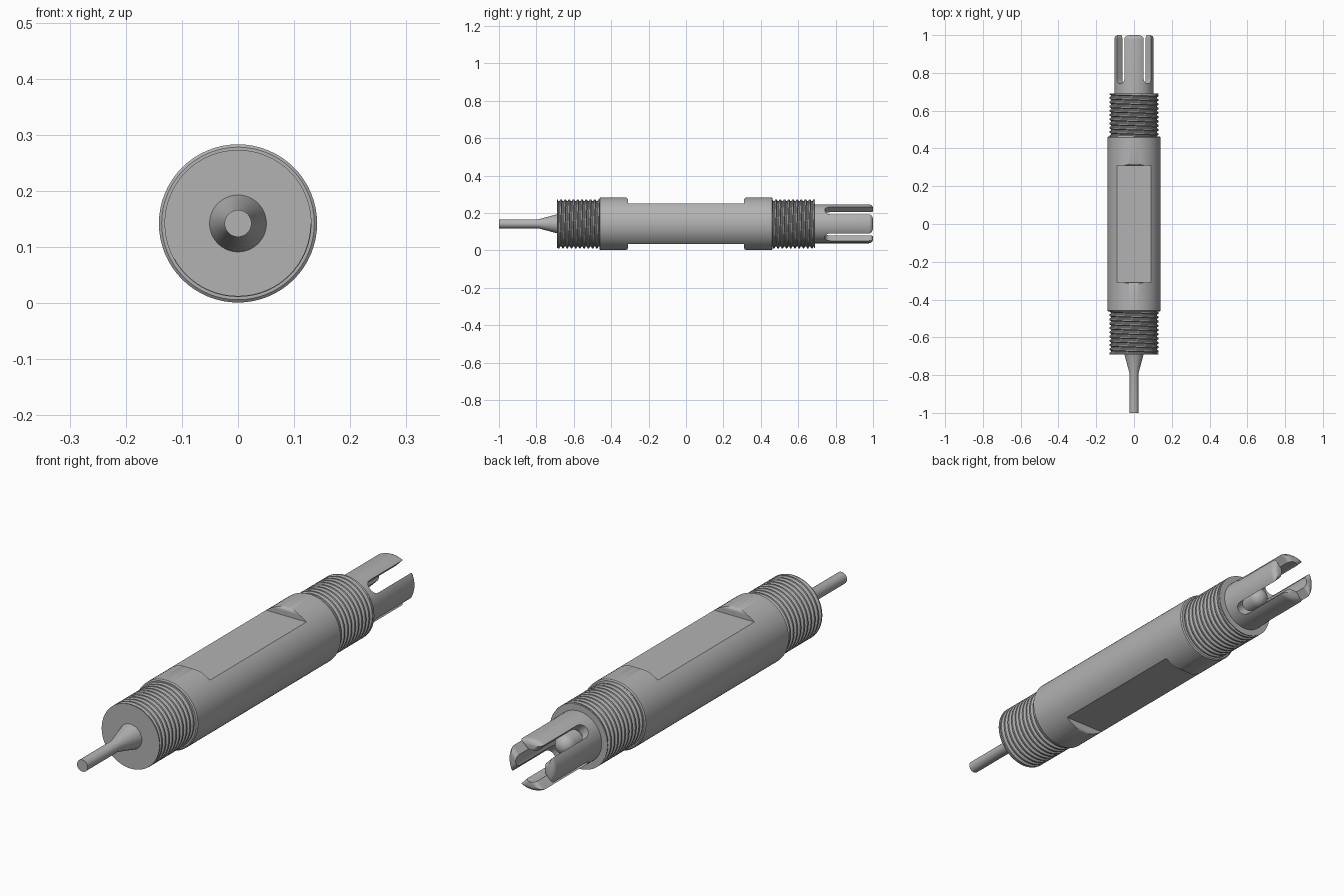
import bpy, bmesh, math
from mathutils import Matrix

if "Cube" in bpy.data.objects:
    bpy.data.objects.remove(bpy.data.objects["Cube"], do_unlink=True)

AXIS_Z = 0.142
THREAD_TURNS = 10
SEG = 64

grey = bpy.data.materials.new("satin grey")
grey.use_nodes = True
grey.diffuse_color = (0.45, 0.45, 0.45, 1)
grey.node_tree.nodes["Principled BSDF"].inputs["Base Color"].default_value = (0.45, 0.45, 0.45, 1)


def make_object(name, bm):
    """Turn a bmesh into an object lying on the probe axis."""
    bmesh.ops.remove_doubles(bm, verts=bm.verts, dist=1e-5)
    bmesh.ops.recalc_face_normals(bm, faces=bm.faces)
    mesh = bpy.data.meshes.new(name)
    bm.to_mesh(mesh)
    bm.free()
    mesh.materials.append(grey)
    obj = bpy.data.objects.new(name, mesh)
    obj.location.z = AXIS_Z
    bpy.context.collection.objects.link(obj)
    return obj


def activate(obj):
    bpy.ops.object.select_all(action="DESELECT")
    obj.select_set(True)
    bpy.context.view_layer.objects.active = obj


def smooth(obj, degrees=35):
    activate(obj)
    bpy.ops.object.shade_smooth_by_angle(angle=math.radians(degrees))


def revolve(name, profile):
    """Spin (y, radius) points round the y axis."""
    bm = bmesh.new()
    verts = [bm.verts.new((r, y, 0)) for y, r in profile]
    edges = [bm.edges.new(pair) for pair in zip(verts, verts[1:])]
    bmesh.ops.spin(bm, geom=verts + edges, cent=(0, 0, 0), axis=(0, 1, 0),
                   angle=math.tau, steps=SEG, use_merge=True)
    return make_object(name, bm)


def arc(cy, cz, radius, start, end, steps=8):
    angles = [math.radians(start + (end - start) * i / steps) for i in range(steps + 1)]
    return [(cy + radius * math.cos(a), cz + radius * math.sin(a)) for a in angles]


def cut(obj, outline, half_width, turn):
    """Remove a (y, z) outline extruded along x and turned round the axis."""
    bm = bmesh.new()
    face = bm.faces.new([bm.verts.new((-half_width, y, z)) for y, z in outline])
    extruded = bmesh.ops.extrude_face_region(bm, geom=[face])["geom"]
    moved = [v for v in extruded if isinstance(v, bmesh.types.BMVert)]
    bmesh.ops.translate(bm, verts=moved, vec=(2 * half_width, 0, 0))
    bm.transform(Matrix.Rotation(math.radians(turn), 4, "Y"))
    cutter = make_object("cutter", bm)
    cutter.hide_render = True
    activate(obj)
    mod = obj.modifiers.new("cut", "BOOLEAN")
    mod.operation, mod.solver, mod.object = "DIFFERENCE", "EXACT", cutter
    bpy.ops.object.modifier_apply(modifier=mod.name)
    bpy.data.objects.remove(cutter, do_unlink=True)


def thread(name, y0, y1):
    """Helical ridge whose ends are trimmed flat."""
    bm = bmesh.new()
    pitch = (y1 - y0) / THREAD_TURNS
    section = [(0, 0.120), (0.2, 0.120), (0.45, 0.131), (0.75, 0.131), (1, 0.120)]
    rows = []
    for i in range(SEG * (THREAD_TURNS + 1) + 1):
        a = math.tau * i / SEG
        rows.append([bm.verts.new((r * math.cos(a),
                                   min(max(y0 + pitch * (i / SEG - 1 + t), y0), y1),
                                   r * math.sin(a))) for t, r in section])
    for a, b in zip(rows, rows[1:]):
        for j in range(len(section) - 1):
            bm.faces.new((a[j], a[j + 1], b[j + 1], b[j]))
    bmesh.ops.dissolve_degenerate(bm, dist=1e-5, edges=bm.edges)
    smooth(make_object(name, bm), 25)


# Main barrel with a wrench flat above and below
body = revolve("body", [(-0.463, 0), (-0.463, 0.136), (-0.459, 0.141),
                        (0.459, 0.141), (0.463, 0.136), (0.463, 0)])
flat = ([(-0.31, 0.108)] + arc(-0.325, 0.126, 0.015, 0, 90)
        + [(-0.325, 0.2), (0.325, 0.2)] + arc(0.325, 0.126, 0.015, 90, 180) + [(0.31, 0.108)])
for turn in (0, 180):
    cut(body, flat, 0.2, turn)
smooth(body)

# Threaded ends, each a core with a helical ridge and a closing rim
for name, side in (("front", -1), ("rear", 1)):
    revolved = revolve(name + "_thread_core",
                       [(side * y, r) for y, r in ((0.45, 0), (0.45, 0.121), (0.683, 0.121),
                                                   (0.686, 0.13), (0.69, 0.13), (0.69, 0))])
    smooth(revolved)
    ends = sorted((side * 0.462, side * 0.688))
    thread(name + "_thread", *ends)

# Cable with its tapered strain relief
smooth(revolve("cable", [(-1, 0), (-1, 0.024), (-0.79, 0.024), (-0.685, 0.052), (-0.685, 0)]), 30)

# Hollow guard, split into four prongs by crossed slots with rounded mouths
guard = revolve("sensor_guard", [(0.68, 0), (0.68, 0.104)]
                + arc(0.978, 0.082, 0.022, 90, 0)
                + [(1, 0.066), (0.72, 0.066), (0.72, 0)])
slot = (arc(0.77, 0, 0.028, 270, 90) + arc(0.982, 0.046, 0.018, 270, 360)
        + [(1.05, 0.046), (1.05, -0.046)] + arc(0.982, -0.046, 0.018, 0, 90))
for turn in (45, 135):
    cut(guard, slot, 0.2, turn)
smooth(guard)

# Rounded sensing tip inside the guard
smooth(revolve("sensing_tip", [(0.71, 0), (0.71, 0.042)] + arc(0.77, 0, 0.042, 90, 0)))
